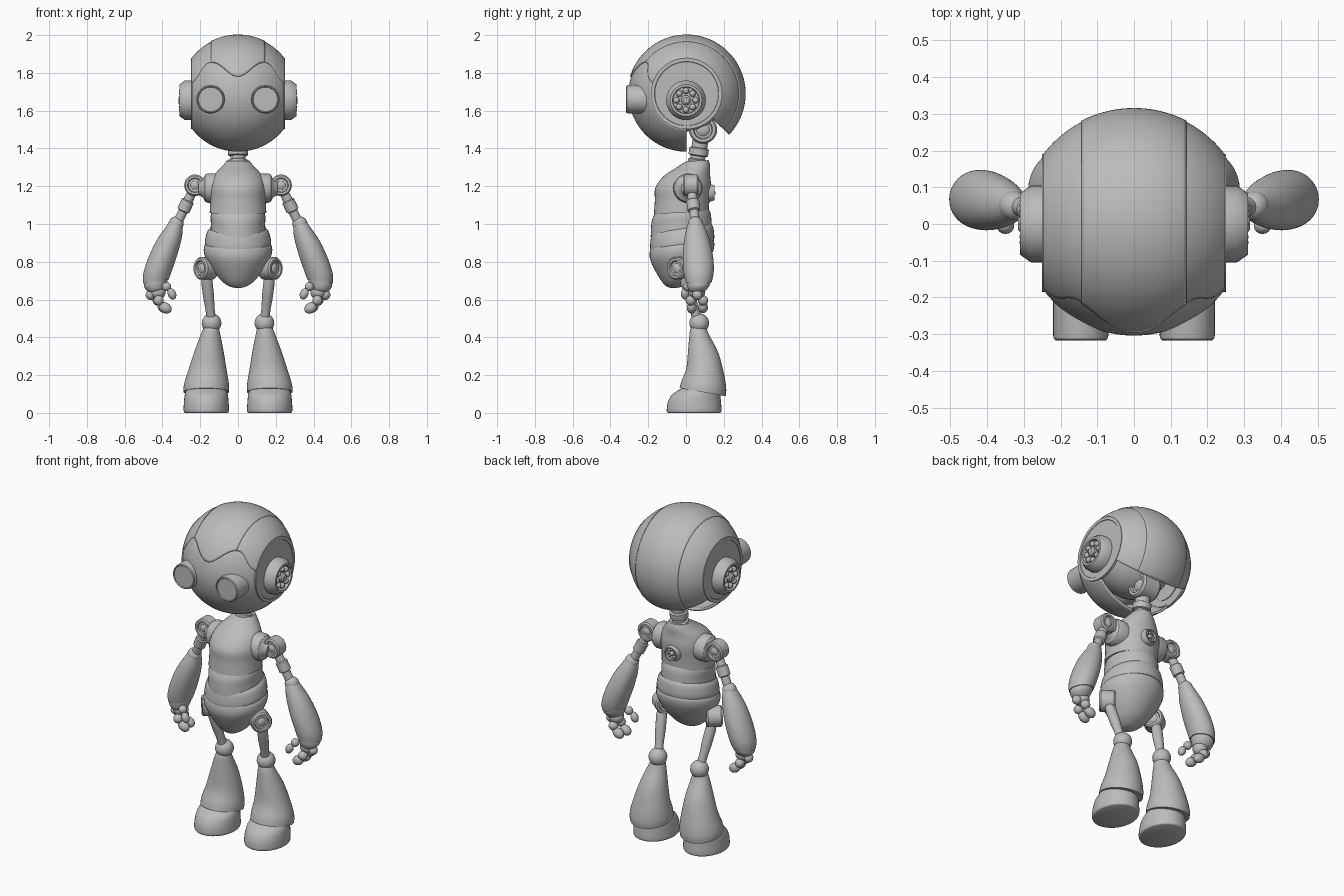
import bpy, bmesh, math
from mathutils import Vector, Matrix

if "Cube" in bpy.data.objects:
    bpy.data.objects.remove(bpy.data.objects["Cube"])

grey = bpy.data.materials.new("light_grey")
grey.use_nodes = True
GREY = (0.5, 0.5, 0.5, 1)
grey.diffuse_color = GREY
grey.node_tree.nodes["Principled BSDF"].inputs["Base Color"].default_value = GREY
parts = []
HEAD = Vector((0, 0.003, 1.69))


def finish(name, bm):
    bmesh.ops.recalc_face_normals(bm, faces=bm.faces)
    me = bpy.data.meshes.new(name)
    bm.to_mesh(me)
    bm.free()
    me.materials.append(grey)
    ob = bpy.data.objects.new(name, me)
    bpy.context.collection.objects.link(ob)
    parts.append(ob)
    return ob


def skin(bm, rows, closed=True):
    for a, b in zip(rows, rows[1:]):
        n = len(a)
        for i in range(n if closed else n - 1):
            j = (i + 1) % n
            bm.faces.new((a[i], a[j], b[j], b[i]))


def smooth_rows(rows, steps=5):
    """Catmull-Rom interpolation between key sections."""
    rows = [Vector(r) for r in rows]
    out = []
    for i in range(len(rows) - 1):
        p, a, b, q = rows[max(i - 1, 0)], rows[i], rows[i + 1], rows[min(i + 2, len(rows) - 1)]
        for k in range(steps):
            t = k / steps
            out.append(a + (b - p) * t / 2 + (p * 2 - a * 5 + b * 4 - q) * t * t / 2
                       + (a * 3 - p - b * 3 + q) * t ** 3 / 2)
    return out + [rows[-1]]


def loft(name, sections, s=1, pitch=0, roll=0, n=40):
    """Stack of ellipses (z, x, y, rx, ry), tipped by pitch along y and roll along x."""
    bm = bmesh.new()
    rows = []
    for z, x, y, rx, ry in smooth_rows(sections):
        row = []
        for i in range(n):
            a = math.tau * i / n
            dx, dy = rx * math.cos(a), ry * math.sin(a)
            row.append(bm.verts.new((s * (x + dx), y + dy, z + pitch * dy + roll * dx)))
        rows.append(row)
    skin(bm, rows)
    bm.faces.new(rows[0])
    bm.faces.new(rows[-1])
    return finish(name, bm)


def turned(name, origin, axis, profile, n=32):
    """Revolve (distance, radius) pairs round an axis."""
    bm = bmesh.new()
    turn = Vector(axis).to_track_quat('Z', 'Y')
    rows = [[bm.verts.new(Vector(origin) + turn @ Vector((r * math.cos(math.tau * i / n),
             r * math.sin(math.tau * i / n), d))) for i in range(n)] for d, r in profile]
    skin(bm, rows)
    bm.faces.new(rows[0])
    bm.faces.new(rows[-1])
    return finish(name, bm)


def ball(name, at, size, turn=0):
    bm = bmesh.new()
    size = Vector((size,) * 3 if isinstance(size, float) else size)
    m = Matrix.Translation(at) @ Matrix.Rotation(turn, 4, 'Y') @ Matrix.Diagonal(size.to_4d())
    bmesh.ops.create_uvsphere(bm, u_segments=28, v_segments=16, radius=1, matrix=m)
    return finish(name, bm)


def joint_disc(name, at, axis, r, half):
    """Round hinge with stepped faces on both ends."""
    steps = [(half * 0.75, r * 0.5), (half * 0.75, r * 0.62), (half, r * 0.68), (half, r * 0.88), (half * 0.8, r)]
    turned(name, at, axis, [(-d, q) for d, q in steps] + [(d, q) for d, q in reversed(steps)])
    ball(name + "_pin", at, half * 0.95)


def knob(name, at, axis, r, depth):
    """Recessed dial with a ring of studs round a hub."""
    turned(name, at, axis, [(-0.02, r), (depth * 0.5, r), (depth, r * 0.8), (depth, r * 0.68),
                            (depth * 0.5, r * 0.66), (depth * 0.5, r * 0.1)])
    turn = Vector(axis).to_track_quat('Z', 'Y')
    for i in range(8):
        a = math.tau * i / 8
        off = Vector((math.cos(a) * r * 0.48, math.sin(a) * r * 0.48, depth * 0.75))
        ball(f"{name}_stud_{i}", Vector(at) + turn @ off, r * 0.16)
    turned(name + "_hub", at, axis, [(0, r * 0.25), (depth * 0.95, r * 0.25), (depth * 1.1, r * 0.15)], 16)


def brow(x):
    """Wavy edge between the face and the crown, as an angle up from the front."""
    u = abs(x)
    if u < 0.16:
        return math.radians(27.5 - 10.5 * math.cos(math.pi * u / 0.16))
    return math.radians(28 + 10 * math.cos(math.pi * (u - 0.16) / 0.09))


def head_panel(name, x0, x1, r, low, high):
    """Piece of the spherical head between two edges."""
    bm = bmesh.new()
    rows = []
    for i in range(33):
        x = x0 + (x1 - x0) * i / 32
        q = math.sqrt(r * r - x * x)
        row = []
        for k in range(65):
            t = low(x) + (high(x) - low(x)) * k / 64
            row.append(bm.verts.new(HEAD + Vector((x, -q * math.cos(t), q * math.sin(t)))))
        rows.append(row)
    skin(bm, rows, False)
    ob = finish(name, bm)
    centre = sum((p.center for p in ob.data.polygons), Vector()) / len(ob.data.polygons)
    if sum((p.center - HEAD).dot(p.normal) for p in ob.data.polygons) < 0:
        ob.data.flip_normals()
    mod = ob.modifiers.new("thickness", 'SOLIDIFY')
    mod.thickness, mod.offset = 0.014, -1


# Head shell: face, crown strip and side strips, open at the lower back
nape = lambda x: math.radians(224)
chin = lambda x: math.radians(-90)
head_panel("face", -0.25, 0.25, 0.307, chin, brow)
head_panel("crown", -0.143, 0.143, 0.313, brow, nape)
head_panel("crown_right", -0.25, -0.141, 0.31, brow, nape)
head_panel("crown_left", 0.141, 0.25, 0.31, brow, nape)
ball("inner_skull", HEAD + Vector((0, 0, 0.02)), 0.22)

# Neck and its joint inside the head
joint_disc("head_joint", (0, 0.09, 1.5), (1, 0, 0), 0.075, 0.06)
turned("neck", (0, 0.055, 1.3), (0, 0.15, 1),
       [(0, .05), (.04, .05), (.045, .04), (.06, .04), (.065, .052), (.1, .052), (.105, .042), (.19, .042)])

# Torso bands, from the neck down
loft("chest", [(1.335, 0, .06, .06, .06), (1.305, 0, .04, .085, .088), (1.26, 0, .005, .125, .122),
               (1.2, 0, -.015, .147, .147), (1.13, 0, -.02, .147, .145), (1.06, 0, -.025, .15, .145)], pitch=.05)
loft("waist", [(1.07, 0, -.025, .138, .142), (1.04, 0, -.025, .145, .155), (1, 0, -.025, .144, .16),
               (.95, 0, -.025, .146, .162)], pitch=.12)
loft("belly_band", [(.975, 0, -.02, .15, .155), (.955, 0, -.02, .165, .165), (.91, 0, -.02, .175, .17),
                    (.885, 0, -.02, .172, .168)], pitch=.15)
loft("pelvis", [(.905, 0, -.02, .16, .155), (.88, 0, -.02, .18, .17), (.83, 0, -.025, .175, .165),
                (.76, 0, -.03, .135, .13), (.7, 0, -.04, .088, .085), (.67, 0, -.05, .045, .045),
                (.662, 0, -.05, .01, .01)], pitch=.1)
knob("back_dial", (0, .09, 1.165), (0, 1, 0), .05, .06)

for s, side in ((1, "left"), (-1, "right")):
    # Side plate, ear and eye
    turned(side + "_side_plate", (s * .235, HEAD.y, HEAD.z), (s, 0, 0),
           [(0, .188), (.015, .188), (.015, .17), (.012, .168), (.012, .02)], 64)
    knob(side + "_ear", (s * .25, 0, 1.655), (s, 0, 0), .105, .06)
    turned(side + "_eye", (s * .145, -.15, 1.66), (0, -1, 0),
           [(0, .075), (.155, .075), (.163, .073), (.167, .068), (.163, .064), (.163, .01)], 48)

    # Shoulder and upper arm
    turned(side + "_shoulder_socket", (s * .11, .01, 1.19), (s, 0, 0),
           [(0, .078), (.05, .078), (.065, .07), (.075, .05), (.1, .035)])
    joint_disc(side + "_shoulder", (s * .228, .025, 1.205), (0, 1, 0), .057, .04)
    turned(side + "_upper_arm", (s * .238, .03, 1.18), (s * .085, .02, -.18),
           [(0, .024), (.06, .026), (.065, .034), (.12, .034), (.125, .025), (.2, .025)])

    # Forearm, cuff and hand
    ball(side + "_elbow", (s * .328, .05, 1.0), .04)
    loft(side + "_forearm", [(1.025, .33, .05, .026, .026), (.99, .338, .052, .045, .045),
                             (.92, .365, .057, .068, .066), (.83, .398, .063, .078, .08),
                             (.75, .424, .067, .077, .08), (.695, .435, .067, .068, .07)], s, roll=-.15)
    loft(side + "_cuff", [(.7, .434, .067, .063, .065), (.675, .436, .065, .06, .06),
                          (.65, .433, .06, .045, .045), (.635, .43, .06, .02, .02)], s, roll=-.15)
    ball(side + "_palm", (s * .425, .06, .64), (.042, .042, .04))
    for name, x, y, z in (("little", .462, .06, .625), ("middle", .425, .09, .595), ("index", .42, .025, .595)):
        ball(f"{side}_{name}_knuckle", (s * x, y, z), .027)
    ball(side + "_middle_fingertip", (s * .392, .09, .558), (.036, .026, .028), s * -.5)
    ball(side + "_index_fingertip", (s * .385, .03, .556), (.036, .026, .028), s * -.5)
    ball(side + "_thumb_base", (s * .378, .01, .668), .024)
    ball(side + "_thumb", (s * .35, -.005, .63), (.022, .022, .031), s * .4)

    # Hip, thigh and knee
    joint_disc(side + "_hip", (s * .168, -.03, .765), (s * .75, -.6, 0), .06, .045)
    turned(side + "_thigh", (s * .17, -.015, .74), (s * -.03, .08, -.26),
           [(0, .024), (.05, .03), (.13, .029), (.2, .024), (.27, .026)])
    ball(side + "_knee", (s * .14, .07, .475), .052)

    # Shin and foot
    loft(side + "_shin", [(.45, .142, .07, .04, .04), (.42, .145, .072, .05, .052), (.33, .153, .092, .076, .08),
                          (.22, .162, .102, .103, .1), (.15, .167, .095, .119, .118),
                          (.11, .168, .088, .12, .122)], s, pitch=-.18)
    loft(side + "_foot", [(.135, .168, .075, .1, .09), (.1, .168, .055, .113, .125), (.06, .168, .045, .118, .14),
                          (.02, .168, .043, .12, .145), (.005, .168, .043, .118, .143),
                          (0, .168, .043, .112, .137)], s)

bpy.ops.object.select_all(action='DESELECT')
for ob in parts:
    ob.select_set(True)
bpy.context.view_layer.objects.active = parts[0]
bpy.ops.object.shade_smooth_by_angle(angle=math.radians(35))
